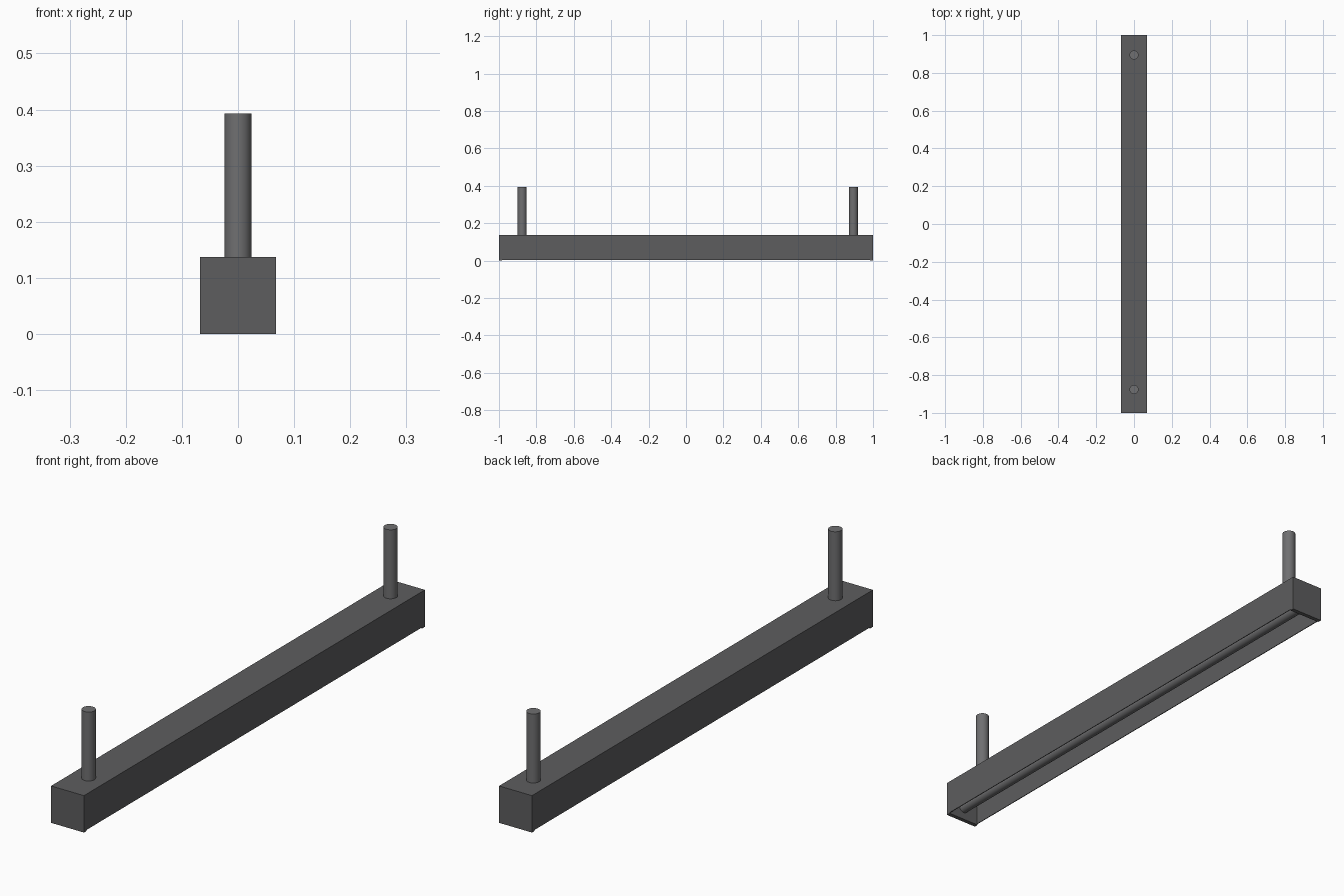
import bpy, bmesh
from math import radians

if "Cube" in bpy.data.objects:
    bpy.data.objects.remove(bpy.data.objects["Cube"])

W, H, L = 0.135, 0.137, 2.0    # housing width, height, length
WALL, CAP, LIP = 0.003, 0.016, 0.004


def material(name, v):
    m = bpy.data.materials.new(name)
    m.diffuse_color = (v, v, v * 1.03, 1)
    m.use_nodes = True
    m.node_tree.nodes["Principled BSDF"].inputs["Base Color"].default_value = m.diffuse_color
    return m


dark = material("dark_metal", 0.11)
rod_grey = material("rod_metal", 0.16)


def extrude_profile(name, pts, y0, y1, mat):
    """Extrude a closed x-z outline along y."""
    bm = bmesh.new()
    face = bm.faces.new([bm.verts.new((x, y0, z)) for x, z in pts])
    ext = bmesh.ops.extrude_face_region(bm, geom=[face])
    moved = [g for g in ext["geom"] if isinstance(g, bmesh.types.BMVert)]
    bmesh.ops.translate(bm, vec=(0, y1 - y0, 0), verts=moved)
    bmesh.ops.recalc_face_normals(bm, faces=bm.faces)
    me = bpy.data.meshes.new(name)
    bm.to_mesh(me)
    bm.free()
    ob = bpy.data.objects.new(name, me)
    bpy.context.collection.objects.link(ob)
    me.materials.append(mat)
    return ob


def rod(name, radius, length, loc, rot=(0, 0, 0)):
    bpy.ops.mesh.primitive_cylinder_add(vertices=32, radius=radius, depth=length,
                                        location=loc, rotation=rot)
    ob = bpy.context.object
    ob.name = name
    ob.data.materials.append(rod_grey)
    bpy.ops.object.shade_smooth_by_angle(angle=radians(35))
    return ob


# Housing: thin inverted channel, open underneath
w, i = W / 2, W / 2 - WALL
extrude_profile("housing",
                [(-w, LIP), (-w, H), (w, H), (w, LIP),
                 (i, LIP), (i, H - WALL), (-i, H - WALL), (-i, LIP)],
                -L / 2 + CAP, L / 2 - CAP, dark)

# End caps closing the channel
cap = [(-w, 0), (-w, H), (w, H), (w, 0)]
for name, y in (("front_end_cap", -L / 2), ("back_end_cap", L / 2 - CAP)):
    extrude_profile(name, cap, y, y + CAP, dark)

# Lamp tube recessed inside the channel
rod("lamp_tube", 0.02, L - 2 * CAP, (0, 0, 0.048), (radians(90), 0, 0))

# Hanging rods
top = 0.393
for name, y in (("front_hanging_rod", -0.876), ("back_hanging_rod", 0.895)):
    rod(name, 0.024, top - H + 0.002, (0, y, (top + H - 0.002) / 2))
